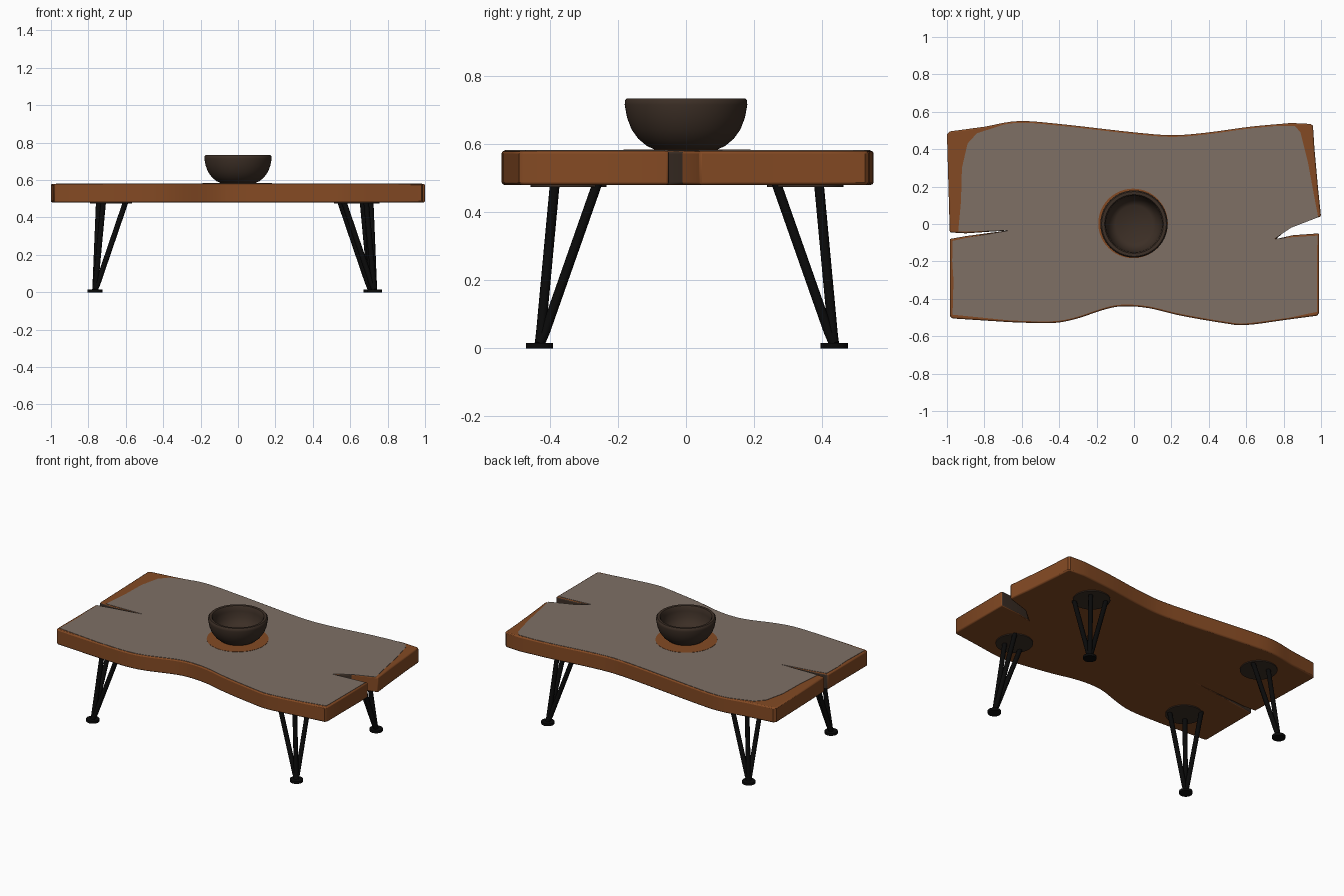
import bpy, bmesh, math
from mathutils import Vector

if "Cube" in bpy.data.objects:
    bpy.data.objects.remove(bpy.data.objects["Cube"])


def material(name, rgb, rough=0.6):
    m = bpy.data.materials.new(name)
    m.use_nodes = True
    m.diffuse_color = (*rgb, 1)
    node = next(n for n in m.node_tree.nodes if n.type == "BSDF_PRINCIPLED")
    node.inputs["Base Color"].default_value = (*rgb, 1)
    node.inputs["Roughness"].default_value = rough
    return m


BARK = material("warm_brown_wood", (0.23, 0.068, 0.017))
TAUPE = material("taupe_wood", (0.21, 0.16, 0.13))
DARK = material("dark_brown_wood", (0.045, 0.028, 0.019))
BLACK = material("black_metal", (0.003, 0.003, 0.003))


def finish(name, bm, mats, angle=None):
    bmesh.ops.recalc_face_normals(bm, faces=bm.faces)
    mesh = bpy.data.meshes.new(name)
    bm.to_mesh(mesh)
    bm.free()
    for m in mats:
        mesh.materials.append(m)
    ob = bpy.data.objects.new(name, mesh)
    bpy.context.collection.objects.link(ob)
    if angle:
        smooth(ob, angle)
    return ob


def smooth(ob, angle):
    bpy.ops.object.select_all(action="DESELECT")
    ob.select_set(True)
    bpy.context.view_layer.objects.active = ob
    bpy.ops.object.shade_smooth_by_angle(angle=math.radians(angle))


def spline(pts, steps=5):
    """Smooth curve through the points."""
    p = [Vector(q) for q in pts]
    p = [2 * p[0] - p[1]] + p + [2 * p[-1] - p[-2]]
    out = []
    for a, b, c, d in zip(p, p[1:], p[2:], p[3:]):
        for i in range(steps):
            t = i / steps
            out.append(b + (c - a) * t / 2 + (2 * a - 5 * b + 4 * c - d) * t**2 / 2
                       + (3 * b - a - 3 * c + d) * t**3 / 2)
    return out + [p[-2]]


def prism(outline, z0, z1):
    bm = bmesh.new()
    base = bm.faces.new([bm.verts.new((p[0], p[1], z0)) for p in outline])
    new = bmesh.ops.extrude_face_region(bm, geom=[base])["geom"]
    bmesh.ops.translate(bm, vec=(0, 0, z1 - z0),
                        verts=[v for v in new if isinstance(v, bmesh.types.BMVert)])
    return bm


def disc(name, x, y, radius, z0, z1, mat, sides=40):
    ring = [(x + radius * math.cos(math.tau * i / sides),
             y + radius * math.sin(math.tau * i / sides)) for i in range(sides)]
    return finish(name, prism(ring, z0, z1), [mat], 40)


# Live-edge slab: wavy long sides, split ends
back = [(-.8, .52), (-.62, .55), (-.4, .535), (0, .49), (.21, .475),
        (.4, .49), (.62, .52), (.84, .54)]
front = [(.83, -.51), (.6, -.54), (.48, -.53), (.25, -.49), (.08, -.45), (-.05, -.44),
         (-.15, -.455), (-.32, -.51), (-.45, -.53), (-.66, -.525)]
right_end = [(.945, .535), (.957, .525), (.965, .4), (.985, .18), (1, .04)]
right_split = [(.84, -.01), (.76, -.08), (.85, -.06)]
right_low = [(.99, -.05), (.99, -.475), (.98, -.49)]
left_end = [(-.97, -.505), (-.985, -.495), (-.985, -.08)]
left_split = [(-.9, -.065), (-.68, -.035), (-.9, -.05)]
left_high = [(-.985, -.045), (-1, .48), (-.985, .495)]
outline = (spline(back) + right_end + right_split + right_low
           + spline(front) + left_end + left_split + left_high)
bm = prism(outline, .48, .58)
bm.normal_update()
for f in bm.faces:
    c = f.calc_center_median()
    # Shaded wood inside the splits
    if abs(f.normal.z) < .5 and abs(f.normal.x) < .9 and -.1 < c.y < -.005 and abs(c.x) > .6:
        f.material_index = 1
slab = finish("table_slab", bm, [BARK, DARK])
bev = slab.modifiers.new("soft_edges", "BEVEL")
bev.width, bev.segments = .011, 2
bev.limit_method, bev.angle_limit = "ANGLE", math.radians(50)
smooth(slab, 35)

# Worn taupe surface, leaving bare wood at two corners
inset = .009
worn = ([p - Vector((0, inset)) for p in spline(back)[3:-2]]
        + [(.86, .525), (.89, .49), (.93, .33), (.965, .14), (.985, .036)]
        + [(.84, -.02), (.75, -.08), (.85, -.07)] + [(.98, -.062), (.978, -.47)]
        + [p + Vector((0, inset)) for p in spline(front)]
        + [(-.97, -.485), (-.965, -.3), (-.972, -.2), (-.97, -.09)]
        + [(-.9, -.075), (-.67, -.035), (-.89, -.04)]
        + [(-.94, -.04), (-.925, .12), (-.92, .3), (-.89, .43), (-.84, .485)])
finish("worn_top", prism(worn, .579, .582), [TAUPE])

# Bare ring beneath the bowl
disc("bowl_mark", -.005, .003, .186, .581, .5835, BARK, 48)

# Bowl turned from a profile
profile = [(0, .582), (.088, .582), (.115, .594), (.14, .615), (.16, .643), (.173, .677),
           (.18, .715), (.179, .728), (.173, .734), (.157, .733), (.151, .724), (.149, .7),
           (.14, .662), (.122, .632), (.1, .618), (0, .613)]
bm = bmesh.new()
verts = [bm.verts.new((r, 0, z)) for r, z in profile]
edges = [bm.edges.new(pair) for pair in zip(verts, verts[1:])]
bmesh.ops.spin(bm, geom=verts + edges, cent=(0, 0, 0), axis=(0, 0, 1),
               angle=math.tau, steps=56, use_duplicate=False)
bmesh.ops.remove_doubles(bm, verts=bm.verts, dist=1e-4)
finish("bowl", bm, [DARK], 45)

# Hairpin legs: three rods leaning inward from each foot
rod_offsets = [(.165, .045), (.045, .045), (.02, .17)]


def hairpin(name, x, y):
    sx, sy = -math.copysign(1, x), -math.copysign(1, y)
    curve = bpy.data.curves.new(name, "CURVE")
    curve.dimensions = "3D"
    curve.bevel_depth, curve.bevel_resolution = .0145, 3
    curve.use_fill_caps = True
    for dx, dy in rod_offsets:
        s = curve.splines.new("POLY")
        s.points.add(3)
        for point, (t, z) in zip(s.points, [(0, .015), (.03, .022), (.1, .05), (1, .485)]):
            point.co = (x + sx * dx * t, y + sy * dy * t, z, 1)
    curve.materials.append(BLACK)
    ob = bpy.data.objects.new(name + "_rods", curve)
    bpy.context.collection.objects.link(ob)
    bpy.ops.object.select_all(action="DESELECT")
    ob.select_set(True)
    bpy.context.view_layer.objects.active = ob
    bpy.ops.object.convert(target="MESH")
    smooth(bpy.context.object, 50)
    disc(name + "_foot", x, y, .04, 0, .016, BLACK, 24)
    disc(name + "_plate", x + sx * .085, y + sy * .085, .112, .474, .481, DARK)


for name, x, y in [("front_right_leg", -.765, -.43), ("back_right_leg", -.765, .435),
                   ("front_left_leg", .73, -.43), ("back_left_leg", .71, .435)]:
    hairpin(name, x, y)
